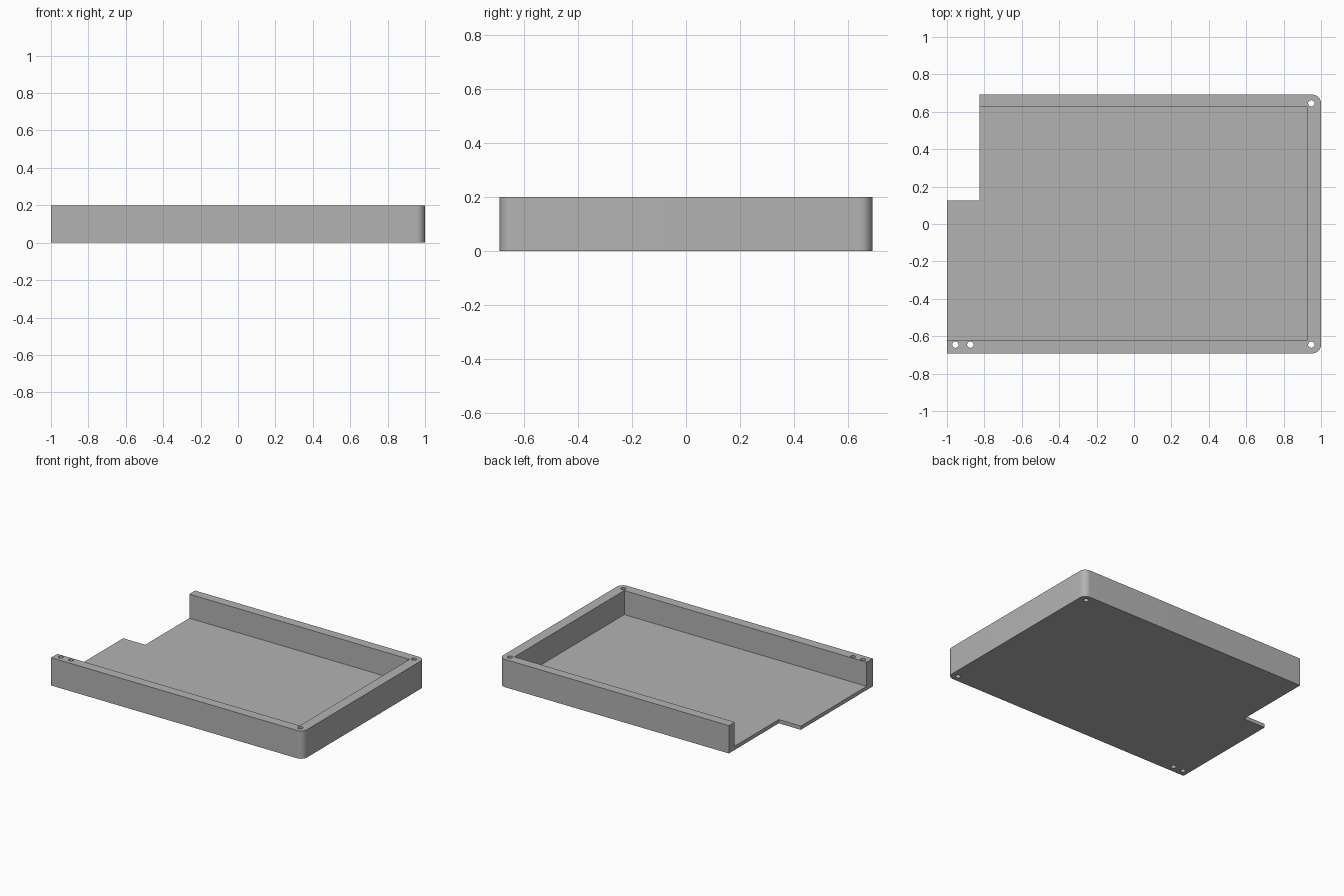
import bpy
import bmesh
from math import sin, cos, pi

cube = bpy.data.objects.get("Cube")
if cube:
    bpy.data.objects.remove(cube, do_unlink=True)

HEIGHT, FLOOR = 0.2, 0.027
HALF_Y, RADIUS = 0.692, 0.047

grey = bpy.data.materials.new("plain grey")
grey.use_nodes = True
colour = (0.45, 0.45, 0.45, 1)
grey.diffuse_color = colour
grey.node_tree.nodes["Principled BSDF"].inputs["Base Color"].default_value = colour


def prism(name, outline, z0, z1):
    """Extrude a counter-clockwise outline from z0 to z1."""
    bm = bmesh.new()
    base = bm.faces.new([bm.verts.new((x, y, z0)) for x, y in outline])
    top = bmesh.ops.extrude_face_region(bm, geom=[base])["geom"]
    bmesh.ops.translate(bm, vec=(0, 0, z1 - z0),
                        verts=[v for v in top if isinstance(v, bmesh.types.BMVert)])
    bmesh.ops.recalc_face_normals(bm, faces=bm.faces)
    mesh = bpy.data.meshes.new(name)
    bm.to_mesh(mesh)
    bm.free()
    obj = bpy.data.objects.new(name, mesh)
    mesh.materials.append(grey)
    bpy.context.collection.objects.link(obj)
    return obj


def arc(cx, cy, r, start, sweep, steps):
    return [(cx + r * cos(start + sweep * i / steps),
             cy + r * sin(start + sweep * i / steps)) for i in range(steps + 1)]


def cut(target, cutter):
    mod = target.modifiers.new("cut", "BOOLEAN")
    mod.operation, mod.solver, mod.object = "DIFFERENCE", "EXACT", cutter
    bpy.context.view_layer.objects.active = target
    bpy.ops.object.modifier_apply(modifier=mod.name)
    bpy.data.objects.remove(cutter, do_unlink=True)


# Tray body: rounded on the left side, stepped notch at the back right
outline = [(-1, -HALF_Y)]
outline += arc(1 - RADIUS, -HALF_Y + RADIUS, RADIUS, -pi / 2, pi / 2, 12)
outline += arc(1 - RADIUS, HALF_Y - RADIUS, RADIUS, 0, pi / 2, 12)
outline += [(-0.825, HALF_Y), (-0.825, 0.125), (-1, 0.125)]
tray = prism("case_tray", outline, 0, HEIGHT)

# Hollow open at the top and the right side
cut(tray, prism("hollow", [(-1.1, -0.622), (0.926, -0.622), (0.926, 0.625), (-1.1, 0.625)],
                FLOOR, HEIGHT + 0.1))

# Screw holes right through the rim
for x, y in [(0.948, 0.645), (0.948, -0.645), (-0.955, -0.645), (-0.875, -0.645)]:
    cut(tray, prism("screw_hole", arc(x, y, 0.017, 0, 2 * pi, 24)[:-1], -0.1, HEIGHT + 0.1))

# Smooth corners and holes, sharp edges elsewhere
bpy.ops.object.select_all(action="DESELECT")
tray.select_set(True)
bpy.context.view_layer.objects.active = tray
bpy.ops.object.shade_smooth_by_angle(angle=pi / 6)
